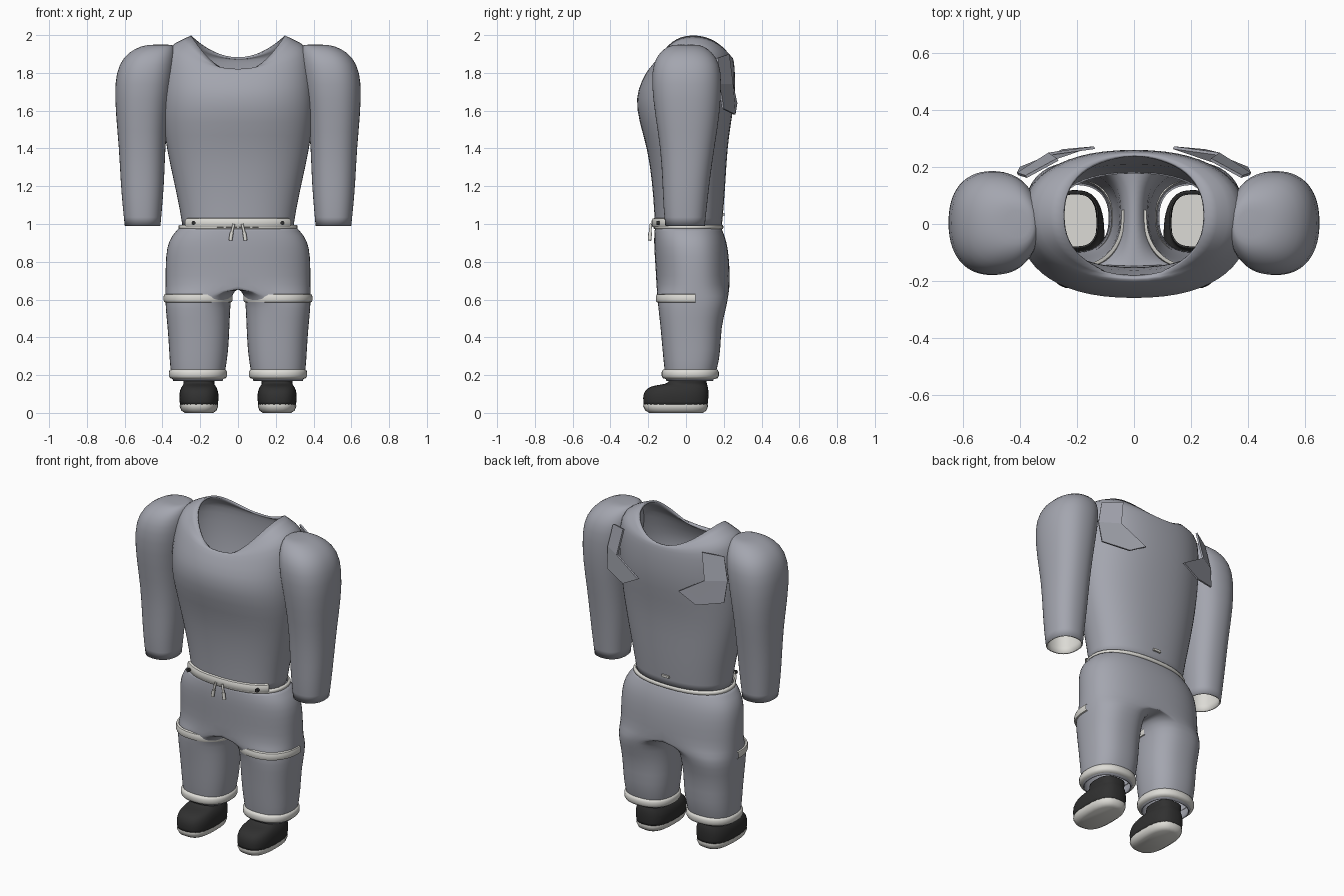
import bpy, bmesh, math

if "Cube" in bpy.data.objects:
    bpy.data.objects.remove(bpy.data.objects["Cube"])


def material(name, rgb):
    m = bpy.data.materials.new(name)
    m.use_nodes = True
    m.diffuse_color = (*rgb, 1)
    bsdf = m.node_tree.nodes["Principled BSDF"]
    bsdf.inputs["Base Color"].default_value = (*rgb, 1)
    bsdf.inputs["Roughness"].default_value = 0.8
    return m


CLOTH = material("grey cloth", (0.37, 0.38, 0.43))
TRIM = material("off white trim", (0.72, 0.71, 0.67))
SHOE = material("charcoal shoe", (0.03, 0.03, 0.03))


def power(v, n):
    return math.copysign(abs(v) ** (2 / n), v)


def ring(z, x0, x1, yf, yb, df=0, db=0, n=2.3, a0=-180, a1=180, count=28):
    """Rounded cross-section; df and db lower its front and back."""
    pts = []
    xm, ym = (x0 + x1) / 2, (yf + yb) / 2
    steps = count if a1 - a0 >= 360 else count - 1
    for i in range(count):
        a = math.radians(a0 + (a1 - a0) * i / steps)
        c, s = power(math.cos(a), n), power(math.sin(a), n)
        dip = (df if s < 0 else db) * (1 - c * c)
        pts.append((xm + c * (x1 - x0) / 2, ym + s * (yb - yf) / 2, z - dip))
    return pts


def finish(name, bm, mats, mirror=False, subsurf=0, thick=0, inner=0, smooth=True):
    for f in bm.faces:
        f.smooth = smooth
    me = bpy.data.meshes.new(name)
    bm.to_mesh(me)
    bm.free()
    ob = bpy.data.objects.new(name, me)
    bpy.context.collection.objects.link(ob)
    for m in mats:
        me.materials.append(m)
    if mirror:
        mod = ob.modifiers.new("mirror", 'MIRROR')
        mod.merge_threshold = 0.001
    if subsurf:
        mod = ob.modifiers.new("smooth", 'SUBSURF')
        mod.levels = mod.render_levels = subsurf
    if thick:
        mod = ob.modifiers.new("cloth", 'SOLIDIFY')
        mod.thickness, mod.offset = thick, -1
        mod.material_offset = mod.material_offset_rim = inner
    return ob


def loft(name, rings, mats, closed=True, cap_top=False, cap_bottom=False,
         skip=lambda pts: False, **kw):
    """Skin a stack of rings listed from bottom to top."""
    bm = bmesh.new()
    rows = [[bm.verts.new(p) for p in r] for r in rings]
    n = len(rows[0])
    for lo, hi in zip(rows, rows[1:]):
        for j in range(n if closed else n - 1):
            k = (j + 1) % n
            quad = (lo[j], lo[k], hi[k], hi[j])
            if not skip(quad):
                bm.faces.new(quad)
    if cap_top:
        bm.faces.new(rows[-1])
    if cap_bottom:
        bm.faces.new(rows[0][::-1])
    return finish(name, bm, mats, **kw)


def body(z, hw, yf, yb, df=0, db=0):
    return ring(z, -hw, hw, yf, yb, df, db)


# Sweater body with a scooped neck
loft("sweater_body", [
    body(0.98, 0.295, -0.165, 0.19), body(1.08, 0.31, -0.17, 0.20),
    body(1.22, 0.34, -0.18, 0.21), body(1.40, 0.38, -0.205, 0.22),
    body(1.54, 0.40, -0.25, 0.24), body(1.67, 0.405, -0.27, 0.262),
    body(1.80, 0.40, -0.235, 0.262, 0.04), body(1.92, 0.385, -0.20, 0.255, 0.10, 0.06),
    body(1.96, 0.34, -0.19, 0.25, 0.14, 0.08), body(2.0, 0.25, -0.18, 0.24, 0.20, 0.12),
], [CLOTH], subsurf=1, thick=0.012)

# Sleeves with rounded shoulders and pale lining
loft("sleeves", [
    ring(0.99, 0.41, 0.60, -0.11, 0.10), ring(1.08, 0.402, 0.61, -0.12, 0.11),
    ring(1.22, 0.39, 0.622, -0.125, 0.125), ring(1.40, 0.385, 0.63, -0.135, 0.15),
    ring(1.58, 0.37, 0.648, -0.165, 0.18), ring(1.75, 0.34, 0.655, -0.185, 0.19),
    ring(1.85, 0.33, 0.63, -0.175, 0.18), ring(1.91, 0.33, 0.58, -0.14, 0.14),
    ring(1.945, 0.34, 0.51, -0.09, 0.09), ring(1.95, 0.36, 0.45, -0.05, 0.05),
], [CLOTH, TRIM], cap_top=True, mirror=True, subsurf=1, thick=0.008, inner=1)

# Pointed flaps over the shoulder blades, with the strap edge above
bm = bmesh.new()
for poly in ([(0.41, 0.18, 1.74), (0.30, 0.25, 1.74), (0.14, 0.272, 1.64),
              (0.25, 0.262, 1.58), (0.40, 0.20, 1.61)],
             [(0.38, 0.17, 1.88), (0.27, 0.23, 1.90), (0.30, 0.25, 1.74), (0.41, 0.18, 1.74)]):
    bm.faces.new([bm.verts.new(p) for p in reversed(poly)])
bmesh.ops.remove_doubles(bm, verts=bm.verts, dist=0.001)
finish("back_flaps", bm, [CLOTH], mirror=True, thick=0.01, smooth=False)


# Trousers: one half, with an outer arc and an inner arc that meets the middle
def trouser_ring(z, outer, middle, inner, yf, yb, count=14):
    pts = []
    for i in range(2 * count):
        a = math.pi * (i / count - 0.5)
        c, s = power(math.cos(a), 2.4), power(math.sin(a), 2.4)
        reach = outer - middle if c >= 0 else middle - inner
        x = middle + c * reach
        pts.append((0 if abs(x) < 1e-5 else x, (yf + yb) / 2 + s * (yb - yf) / 2, z))
    return pts


loft("trousers", [
    trouser_ring(0.17, 0.345, 0.21, 0.08, -0.105, 0.145),
    trouser_ring(0.23, 0.36, 0.21, 0.065, -0.115, 0.165),
    trouser_ring(0.33, 0.365, 0.21, 0.05, -0.125, 0.185),
    trouser_ring(0.45, 0.373, 0.21, 0.045, -0.135, 0.185),
    trouser_ring(0.56, 0.385, 0.21, 0.04, -0.148, 0.215),
    trouser_ring(0.62, 0.385, 0.18, 0.035, -0.153, 0.225),
    trouser_ring(0.67, 0.386, 0, 0, -0.157, 0.232),
    trouser_ring(0.78, 0.386, 0, 0, -0.163, 0.232),
    trouser_ring(0.88, 0.38, 0, 0, -0.17, 0.222),
    trouser_ring(0.94, 0.352, 0, 0, -0.17, 0.205),
    trouser_ring(0.985, 0.308, 0, 0, -0.165, 0.185),
], [CLOTH], skip=lambda q: all(abs(v.co.x) < 1e-4 for v in q),
    mirror=True, subsurf=1, thick=0.008)


# Pale bands: a rounded strip laid around part of a cross-section
def band(name, z0, z1, x0, x1, yf, yb, out, a0=-180, a1=180, **kw):
    h = z1 - z0
    rings = [ring(z0 + h * t, x0 - o, x1 + o, yf - o, yb + o, a0=a0, a1=a1, count=36)
             for t, o in ((0, -0.006), (0.08, out * 0.6), (0.3, out),
                          (0.7, out), (0.92, out * 0.6), (1, -0.006))]
    return loft(name, rings, [TRIM], closed=a1 - a0 >= 360, **kw)


band("waist_piping", 0.972, 0.996, -0.308, 0.308, -0.165, 0.19, 0.008)
band("front_waistband", 0.98, 1.032, -0.305, 0.305, -0.17, 0.19, 0.012, -150, -30)
band("thigh_stripes", 0.583, 0.63, 0.038, 0.385, -0.151, 0.222, 0.009, -183, 3, mirror=True)
band("ankle_cuffs", 0.18, 0.232, 0.072, 0.352, -0.115, 0.16, 0.014, mirror=True)


# Small round parts: waistband eyelets, drawstrings and their tips
def rod(name, a, b, radius, mat):
    curve = bpy.data.curves.new(name, 'CURVE')
    curve.dimensions = '3D'
    curve.bevel_depth, curve.bevel_resolution = radius, 2
    curve.use_fill_caps = True
    sp = curve.splines.new('POLY')
    sp.points.add(1)
    for p, co in zip(sp.points, (a, b)):
        p.co = (*co, 1)
    curve.materials.append(mat)
    bpy.context.collection.objects.link(bpy.data.objects.new(name, curve))


for side, label in ((1, "left"), (-1, "right")):
    rod(label + "_eyelet", (side * 0.235, -0.14, 1.006), (side * 0.235, -0.156, 1.006), 0.011, SHOE)
    rod(label + "_drawstring", (side * 0.022, -0.186, 1.0), (side * 0.034, -0.19, 0.95), 0.007, TRIM)
    rod(label + "_drawstring_tip", (side * 0.033, -0.19, 0.955), (side * 0.04, -0.192, 0.913), 0.01, TRIM)

# Small tag low on the back
bm = bmesh.new()
bmesh.ops.create_cube(bm, size=1)
for v in bm.verts:
    v.co = (v.co.x * 0.05, 0.199 + v.co.y * 0.012, 1.05 + v.co.z * 0.014)
finish("back_tag", bm, [TRIM], smooth=False)


# Shoes: hollow dark uppers on pale soles
def shoe_ring(z, hw, yf, yb):
    return ring(z, 0.207 - hw, 0.207 + hw, yf, yb, n=2.7)


loft("shoe_uppers", [
    shoe_ring(0.04, 0.100, -0.225, 0.115), shoe_ring(0.08, 0.106, -0.23, 0.12),
    shoe_ring(0.12, 0.102, -0.22, 0.12), shoe_ring(0.145, 0.088, -0.185, 0.115),
    shoe_ring(0.152, 0.08, -0.10, 0.11), shoe_ring(0.17, 0.084, -0.09, 0.11),
    shoe_ring(0.19, 0.084, -0.085, 0.11),
], [SHOE], mirror=True, subsurf=1, thick=0.006)
loft("shoe_soles", [
    shoe_ring(0.0, 0.075, -0.195, 0.09), shoe_ring(0.012, 0.093, -0.215, 0.108),
    shoe_ring(0.035, 0.102, -0.227, 0.117), shoe_ring(0.046, 0.100, -0.225, 0.115),
], [TRIM], cap_top=True, cap_bottom=True, mirror=True)

# Keep sharp edges crisp on the capped soles and bands
bpy.ops.object.select_all(action='DESELECT')
for name in ("shoe_soles", "front_waistband", "thigh_stripes"):
    ob = bpy.data.objects[name]
    ob.select_set(True)
    bpy.context.view_layer.objects.active = ob
bpy.ops.object.shade_smooth_by_angle(angle=math.radians(40))
